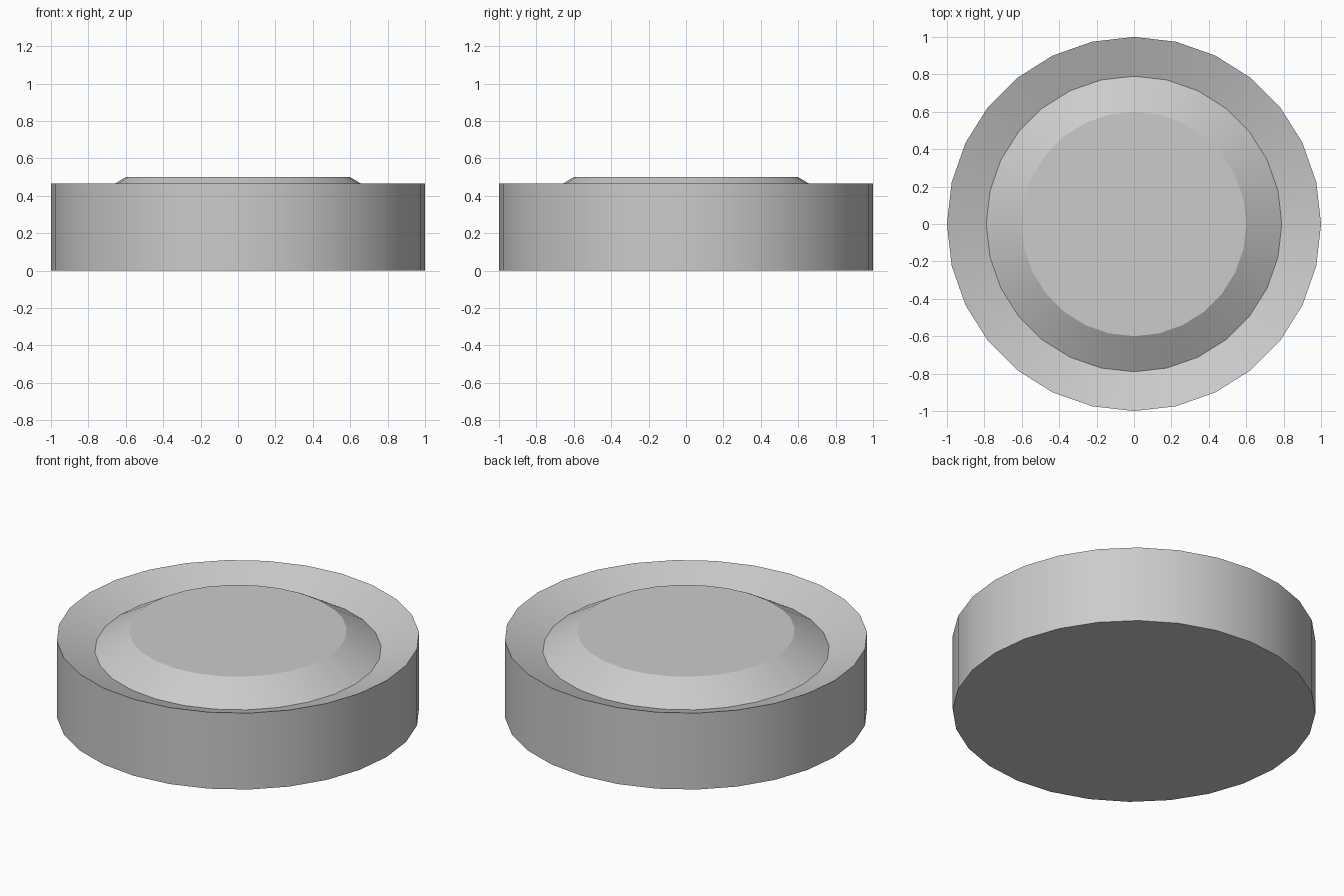
import bpy, bmesh
from math import sin, cos, pi, radians

if "Cube" in bpy.data.objects:
    bpy.data.objects.remove(bpy.data.objects["Cube"])

SIDES = 28
# Profile (radius, height): base edge, rim, groove, raised centre
PROFILE = [(1.0, 0.0), (1.0, 0.465), (0.79, 0.387), (0.6, 0.5)]

# Lathe the profile into rings
bm = bmesh.new()
rings = [[bm.verts.new((r * cos(2 * pi * i / SIDES), r * sin(2 * pi * i / SIDES), z))
          for i in range(SIDES)] for r, z in PROFILE]
for low, high in zip(rings, rings[1:]):
    for i in range(SIDES):
        j = (i + 1) % SIDES
        bm.faces.new((low[i], low[j], high[j], high[i]))

# Flat underside and centre
bm.faces.new(rings[0][::-1])
bm.faces.new(rings[-1])

mesh = bpy.data.meshes.new("grooved_disc")
bm.to_mesh(mesh)
bm.free()
disc = bpy.data.objects.new("grooved_disc", mesh)
bpy.context.collection.objects.link(disc)

# Smooth around the circle, sharp at the profile corners
bpy.context.view_layer.objects.active = disc
disc.select_set(True)
bpy.ops.object.shade_smooth_by_angle(angle=radians(28))
